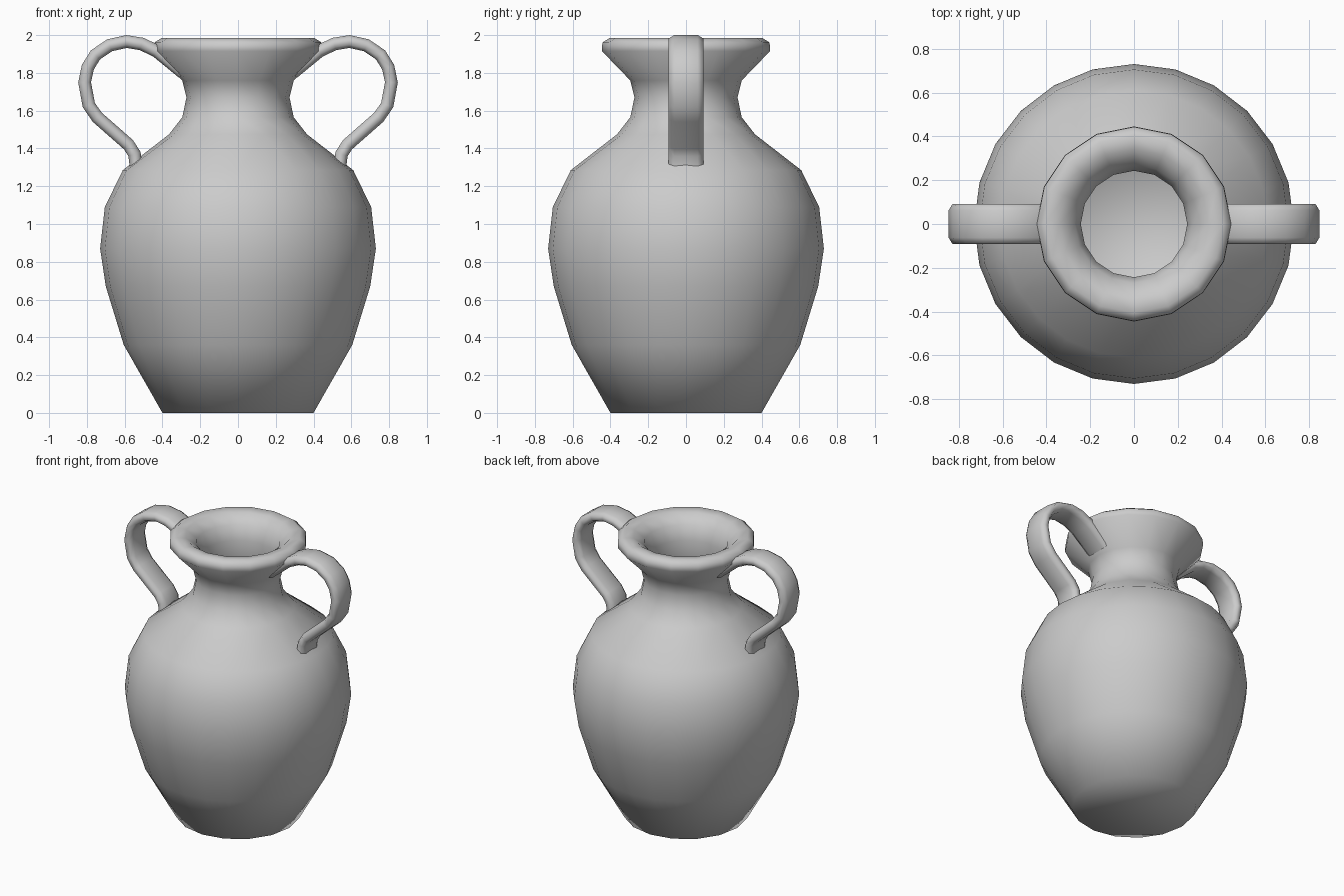
import bpy
import bmesh
import math
from mathutils import Vector

if "Cube" in bpy.data.objects:
    bpy.data.objects.remove(bpy.data.objects["Cube"])


def ring(bm, r, z, n):
    return [bm.verts.new((r * math.sin(2 * math.pi * i / n),
                          r * math.cos(2 * math.pi * i / n), z)) for i in range(n)]


def join_rings(bm, a, b):
    """Skin two rings, zipping triangles where their vertex counts differ."""
    na, nb = len(a), len(b)
    if na == nb:
        for i in range(na):
            bm.faces.new((a[i], a[(i + 1) % na], b[(i + 1) % na], b[i]))
        return
    i = j = 0
    while i < na or j < nb:
        if j >= nb or (i < na and (i + 1) * nb <= (j + 1) * na):
            bm.faces.new((a[i % na], a[(i + 1) % na], b[j % nb]))
            i += 1
        else:
            bm.faces.new((a[i % na], b[(j + 1) % nb], b[j % nb]))
            j += 1


def finish(bm, name, angle):
    bmesh.ops.recalc_face_normals(bm, faces=bm.faces)
    me = bpy.data.meshes.new(name)
    bm.to_mesh(me)
    bm.free()
    ob = bpy.data.objects.new(name, me)
    bpy.context.collection.objects.link(ob)
    bpy.ops.object.select_all(action='DESELECT')
    ob.select_set(True)
    bpy.context.view_layer.objects.active = ob
    bpy.ops.object.shade_smooth_by_angle(angle=math.radians(angle))
    return ob


# Vase: radius, height, sides - up the outside, over the lip, down the inside
profile = [
    (0.40, 0.00, 16), (0.605, 0.36, 24), (0.70, 0.67, 24), (0.73, 0.87, 24),
    (0.705, 1.09, 24), (0.61, 1.285, 24), (0.365, 1.475, 16), (0.295, 1.565, 16),
    (0.273, 1.67, 16), (0.295, 1.76, 16), (0.445, 1.915, 16), (0.443, 1.96, 16),
    (0.405, 1.985, 16), (0.34, 1.975, 16), (0.27, 1.92, 16), (0.243, 1.82, 16),
    (0.243, 1.66, 16), (0.33, 1.45, 16), (0.57, 1.26, 24), (0.67, 1.07, 24),
    (0.695, 0.87, 24), (0.665, 0.68, 24), (0.57, 0.38, 24), (0.36, 0.05, 16),
]
bm = bmesh.new()
rings = [ring(bm, *p) for p in profile]
for a, b in zip(rings, rings[1:]):
    join_rings(bm, a, b)
bm.faces.new(rings[0])
bm.faces.new(rings[-1])
finish(bm, "vase_body", 60)

# Handles: rounded strap section swept along a path in the xz plane
path = [Vector(p) for p in [
    (0.29, 1.80), (0.43, 1.915), (0.51, 1.953), (0.59, 1.966), (0.68, 1.946),
    (0.755, 1.895), (0.795, 1.83), (0.812, 1.75), (0.79, 1.63), (0.745, 1.565),
    (0.58, 1.42), (0.548, 1.37), (0.54, 1.31)]]
section = [(0.062, 0.034), (0.092, 0.016), (0.092, -0.016), (0.062, -0.034),
           (-0.062, -0.034), (-0.092, -0.016), (-0.092, 0.016), (-0.062, 0.034)]
for name, side in (("right_handle", 1), ("left_handle", -1)):
    bm = bmesh.new()
    loops = []
    for k, p in enumerate(path):
        t = (path[min(k + 1, len(path) - 1)] - path[max(k - 1, 0)]).normalized()
        n = Vector((-t.y, t.x))
        loops.append([bm.verts.new((side * (p.x + n.x * h), w, p.y + n.y * h))
                      for w, h in section])
    for a, b in zip(loops, loops[1:]):
        join_rings(bm, a, b)
    bm.faces.new(loops[0])
    bm.faces.new(loops[-1])
    finish(bm, name, 65)
